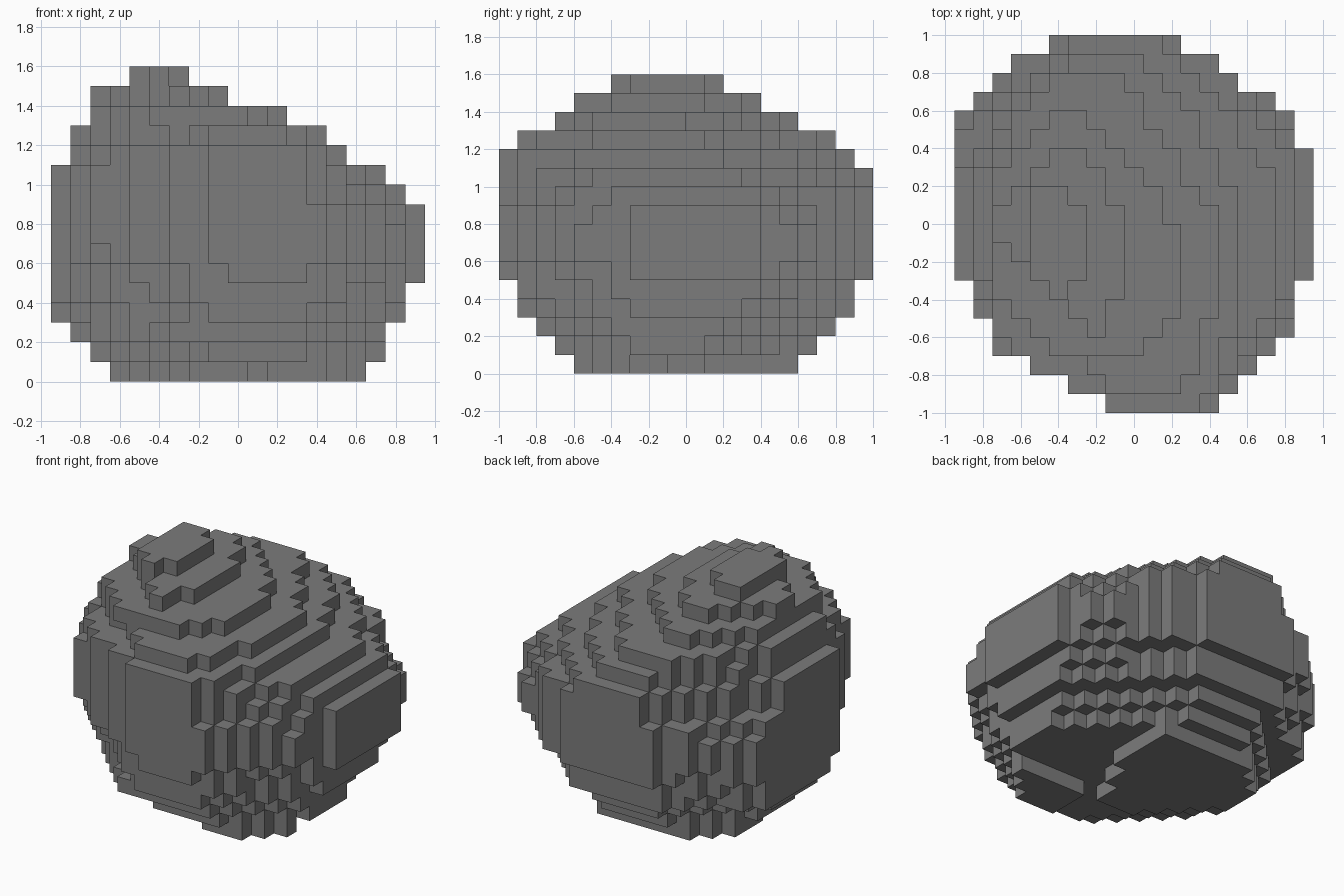
import bpy
import bmesh
from mathutils import Vector

default_cube = bpy.data.objects.get("Cube")
if default_cube:
    bpy.data.objects.remove(default_cube, do_unlink=True)

CELL = 0.1
ORIGIN = Vector((-0.95, -1.0, 0.0))

# Extents of each horizontal layer in cells: west, east, south, north
middle = [(0, 19, 0, 20)] * 4
layers = [
    (3, 16, 4, 16), (2, 17, 3, 17), (1, 17, 2, 18), (0, 18, 1, 19), (0, 18, 1, 19),
    *middle,
    (0, 18, 0, 20), (0, 17, 0, 20), (1, 15, 0, 19), (1, 14, 1, 18),
    (2, 12, 3, 16), (2, 9, 4, 14), (4, 7, 6, 12),
]

# Straight stretch of each side at key layers: south, north, west, east
flat_keys = {
    0: (10, 14, 5, 12, 11, 13, 6, 7),
    1: (8, 13, 6, 11, 9, 13, 7, 11),
    2: (6, 13, 6, 11, 8, 13, 7, 12),
    3: (9, 13, 6, 11, 9, 14, 8, 12),
    4: (8, 13, 6, 11, 8, 15, 7, 13),
    5: (10, 13, 6, 12, 7, 15, 8, 13),
    6: (9, 14, 5, 12, 7, 16, 7, 14),
    7: (8, 14, 5, 12, 7, 15, 7, 14),
    8: (8, 14, 5, 12, 7, 14, 8, 13),
    9: (8, 13, 6, 12, 7, 12, 7, 13),
    11: (8, 13, 6, 10, 7, 12, 6, 11),
    12: (9, 12, 5, 9, 7, 12, 6, 10),
    13: (5, 10, 5, 7, 7, 12, 6, 10),
    14: (7, 8, 5, 7, 9, 11, 7, 10),
    15: (5, 6, 4, 6, 7, 12, 7, 11),
}

# Widest plan outline, one west-east pair per row from south to north
outline = [(8, 14), (6, 15), (4, 16), (2, 17), (2, 18), (1, 18), (1, 18)]
outline += [(0, 19)] * 7
outline += [(0, 18), (0, 18), (1, 17), (2, 15), (3, 14), (5, 12)]


def flats_at(k):
    """Blend the straight stretches between the nearest key layers."""
    low = max(key for key in flat_keys if key <= k)
    high = min(key for key in flat_keys if key >= k)
    t = (k - low) / max(high - low, 1)
    return [a + (b - a) * t for a, b in zip(flat_keys[low], flat_keys[high])]


def in_corner(along, across, flat_x, flat_y, edge_x, edge_y, power):
    """True when a cell centre lies inside a rounded corner."""
    dx = max((along - flat_x) / (edge_x - flat_x or 1), 0)
    dy = max((across - flat_y) / (edge_y - flat_y or 1), 0)
    return dx == 0 or dy == 0 or dx ** power + dy ** power <= 0.98


def in_foot_gap(i, j):
    """Hollow that splits the lowest layer into two feet."""
    if j >= 9:
        return i >= (12 if j >= 11 else 11)
    return i >= 10 if j >= 7 else 8 <= i <= 10


def is_rock(i, j, k):
    west, east, south, north = layers[k]
    if not (west <= i < east and south <= j < north):
        return False
    if not outline[j][0] <= i < outline[j][1]:
        return False
    if k == 0 and in_foot_gap(i, j):
        return False
    s0, s1, n0, n1, w0, w1, e0, e1 = flats_at(k)
    # The waist is rounder, the top and underside are bevelled
    power = 1.4 if 6 <= k <= 7 else 1.15 if 3 <= k <= 11 else 1.0
    # The south-west flank stays steep and full up to the shoulder
    flank = 1.4 if 6 <= k <= 11 else power
    x, y = i + 0.5, j + 0.5
    corners = [(s0, w0, west, south, flank), (s1, e0, east, south, power),
               (n0, w1, west, north, power), (n1, e1, east, north, power)]
    return all(in_corner(x, y, *corner) for corner in corners)


cells = {(i, j, k) for k in range(len(layers)) for j in range(len(outline))
         for i in range(19) if is_rock(i, j, k)}

# Stepped boulder: only the exposed sides of the blocks become faces
bm = bmesh.new()
corner_verts = {}


def vert(point):
    key = tuple(point)
    if key not in corner_verts:
        corner_verts[key] = bm.verts.new(ORIGIN + Vector(key) * CELL)
    return corner_verts[key]


for cell in sorted(cells):
    for axis in range(3):
        u, v = (axis + 1) % 3, (axis + 2) % 3
        for side in (0, 1):
            neighbour = list(cell)
            neighbour[axis] += 1 if side else -1
            if tuple(neighbour) in cells:
                continue
            ring = []
            for du, dv in ((0, 0), (1, 0), (1, 1), (0, 1)):
                point = list(cell)
                point[axis] += side
                point[u] += du
                point[v] += dv
                ring.append(vert(point))
            bm.faces.new(ring if side else ring[::-1])

mesh = bpy.data.meshes.new("boulder")
bm.to_mesh(mesh)
bm.free()
boulder = bpy.data.objects.new("boulder", mesh)
bpy.context.collection.objects.link(boulder)

# Plain grey stone
stone = bpy.data.materials.new("grey stone")
stone.use_nodes = True
grey = (0.2, 0.2, 0.2, 1.0)
stone.diffuse_color = grey
stone.node_tree.nodes["Principled BSDF"].inputs["Base Color"].default_value = grey
mesh.materials.append(stone)
